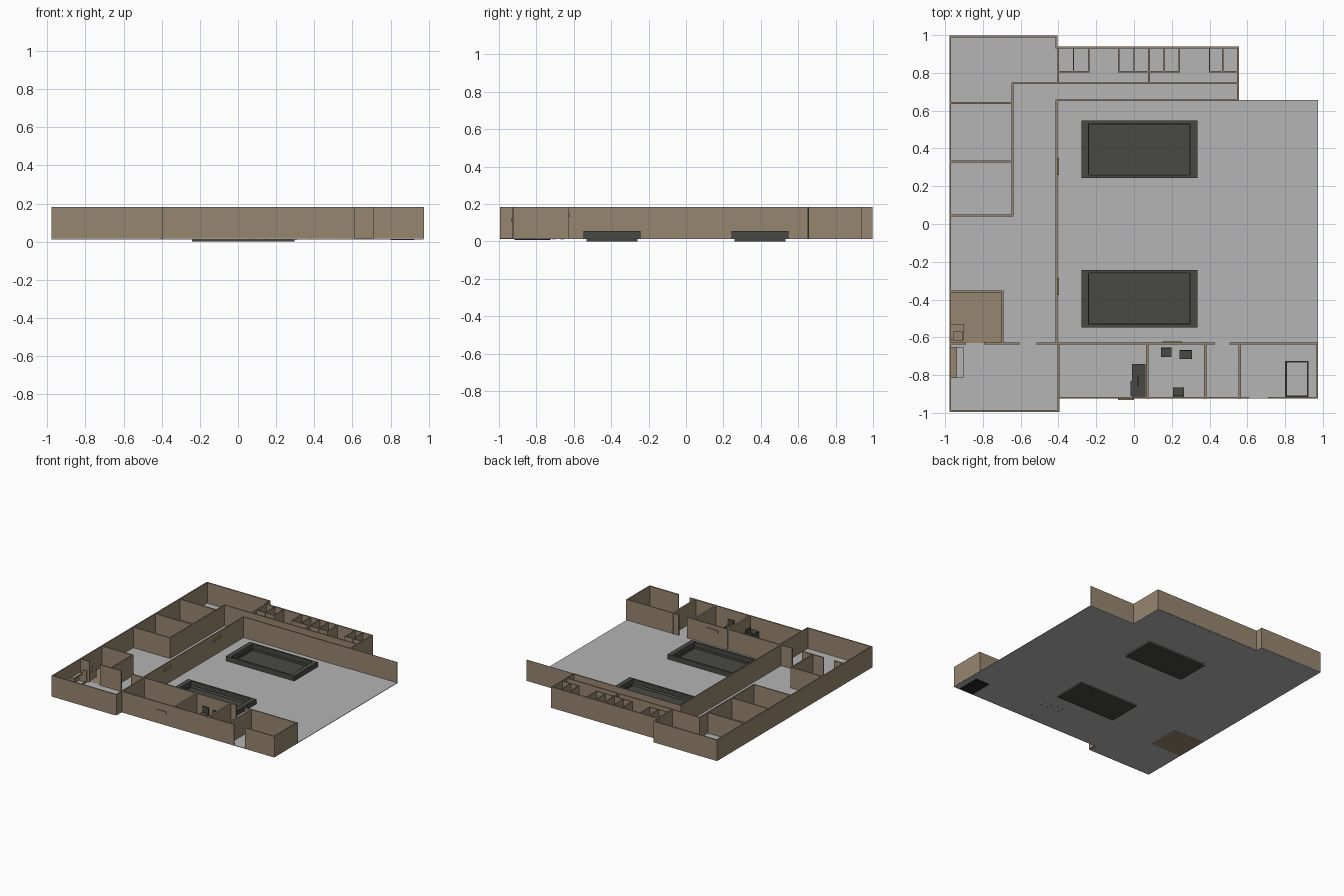
import bpy, bmesh

def material(name, rgb):
    m = bpy.data.materials.new(name)
    m.diffuse_color = (*rgb, 1)
    return m

TAN = material("tan_wall", (0.31, 0.24, 0.163))
GREY = material("grey_floor", (0.46, 0.46, 0.46))
DARK = material("dark_stone", (0.066, 0.067, 0.058))
BLACK = material("black_trim", (0.022, 0.022, 0.022))

Z0, Z1 = 0.015, 0.183     # floor level and wall top
T = 0.01                  # wall thickness

def boxes(name, parts, mat):
    """One object made of axis-aligned boxes (x0, x1, y0, y1, z0, z1)."""
    bm = bmesh.new()
    for x0, x1, y0, y1, z0, z1 in parts:
        vs = bmesh.ops.create_cube(bm, size=1)["verts"]
        for v in vs:
            v.co = (x1 if v.co.x > 0 else x0, y1 if v.co.y > 0 else y0, z1 if v.co.z > 0 else z0)
    me = bpy.data.meshes.new(name)
    bm.to_mesh(me)
    bm.free()
    me.materials.append(mat)
    ob = bpy.data.objects.new(name, me)
    bpy.context.collection.objects.link(ob)
    return ob

def wall_x(y, x0, x1, t=T):
    return (x0 - t / 2, x1 + t / 2, y - t / 2, y + t / 2, Z0, Z1)

def wall_y(x, y0, y1, t=T):
    return (x - t / 2, x + t / 2, y0 - t / 2, y1 + t / 2, Z0, Z1)

# floor: slabs laid around the two pool openings
F = (0.012, 0.016)
PX0, PX1 = -0.24, 0.297
floor = [(-0.978, -0.695, -0.995, -0.63, *F), (-0.978, -0.695, -0.355, 0.998, *F),
         (-0.695, -0.405, -0.995, 0.998, *F), (-0.405, PX0, -0.925, 0.938, *F),
         (PX1, 0.555, -0.925, 0.938, *F), (0.555, 0.973, -0.925, 0.657, *F)]
for y0, y1 in ((-0.925, -0.535), (-0.265, 0.265), (0.535, 0.938)):
    floor.append((PX0, PX1, y0, y1, *F))
boxes("floor", floor, GREY)
boxes("washroom_floor", [(-0.978, -0.695, -0.63, -0.355, *F)], TAN)

# outer walls
boxes("outer_walls", [
    wall_y(-0.973, -0.99, 0.993), wall_x(0.993, -0.973, -0.41), wall_y(-0.41, 0.935, 0.993),
    wall_x(0.935, -0.41, 0.55), wall_y(0.55, 0.655, 0.935), wall_x(-0.99, -0.973, -0.4),
    wall_y(-0.4, -0.99, -0.63), wall_x(-0.92, -0.4, 0.605), wall_x(-0.92, 0.715, 0.97),
    wall_y(0.97, -0.92, -0.63)], TAN)

# walls round the pool hall
boxes("hall_walls", [
    wall_x(0.655, -0.41, 0.55), wall_x(0.655, 0.55, 0.97, 0.003), wall_y(-0.41, -0.63, 0.655),
    wall_x(-0.632, -0.973, -0.895), wall_x(-0.632, -0.79, -0.61),
    wall_x(-0.632, -0.51, 0.425), wall_x(-0.632, 0.51, 0.97)], TAN)

# room partitions
boxes("west_room_walls", [wall_y(-0.643, 0.045, 0.745)]
      + [wall_x(y, -0.973, -0.643) for y in (0.045, 0.33, 0.64)], TAN)
boxes("corridor_wall", [wall_x(0.745, -0.643, 0.55)], TAN)
boxes("washroom_walls", [wall_x(-0.357, -0.973, -0.697), wall_y(-0.697, -0.632, -0.357)], TAN)
boxes("south_room_walls", [wall_y(x, -0.92, -0.632, 0.014) for x in (0.07, 0.377, 0.56)], TAN)

# changing cubicles along the back
cubicles = [wall_y(-0.4, 0.745, 0.935, 0.008), wall_y(0.08, 0.745, 0.935)]
for x in (-0.32, -0.24, -0.08, 0.0, 0.16, 0.24, 0.4, 0.47):
    cubicles.append(wall_y(x, 0.805, 0.935, 0.007))
for x0, x1 in ((-0.4, -0.24), (-0.08, 0.24), (0.4, 0.55)):
    cubicles.append(wall_x(0.806, x0, x1, 0.006))
boxes("cubicles", cubicles, TAN)

# two raised pools with sunken basins
for label, c in (("front", -0.395), ("back", 0.395)):
    y0, y1, i0, i1 = c - 0.152, c + 0.152, c - 0.136, c + 0.136
    boxes(label + "_pool_rim", [
        (-0.278, 0.335, y0, i0, Z0, 0.055), (-0.278, 0.335, i1, y1, Z0, 0.055),
        (-0.278, PX0, i0, i1, Z0, 0.055), (PX1, 0.335, i0, i1, Z0, 0.055)], DARK)
    boxes(label + "_pool_basin", [
        (PX0, PX1, i0, i1, 0.0, 0.004), (PX0, PX1, i0, i0 + 0.003, 0.004, 0.02),
        (PX0, PX1, i1 - 0.003, i1, 0.004, 0.02), (PX0, PX0 + 0.003, i0, i1, 0.004, 0.02),
        (PX1 - 0.003, PX1, i0, i1, 0.004, 0.02)], DARK)

# sunken tray with a thin black rim in the south east room
a, b, c, d, w = 0.80, 0.925, -0.917, -0.725, 0.009
boxes("tray_rim", [(a, b, c, c + w, 0.008, 0.022), (a, b, d - w, d, 0.008, 0.022),
                   (a, a + w, c, d, 0.008, 0.022), (b - w, b, c, d, 0.008, 0.022)], BLACK)
boxes("tray_base", [(a, b, c, d, 0.008, 0.011)], BLACK)

# office desk with a screen
boxes("desk", [(-0.01, 0.062, -0.915, -0.74, 0.07, 0.078), (-0.01, 0.062, -0.915, -0.907, Z0, 0.07),
               (-0.01, 0.062, -0.748, -0.74, Z0, 0.07), (-0.018, 0.012, -0.91, -0.832, Z0, 0.075)], DARK)
boxes("screen", [(0.0, 0.04, -0.855, -0.805, 0.078, 0.084), (0.018, 0.025, -0.86, -0.80, 0.084, 0.125)], DARK)

# chairs: seat, back and four legs
def chair(name, x, y, w, d, side):
    x0, x1, y0, y1 = x - w / 2, x + w / 2, y - d / 2, y + d / 2
    by = y1 - 0.007 if side > 0 else y0
    parts = [(x0, x1, y0, y1, 0.05, 0.058), (x0, x1, by, by + 0.007, 0.058, 0.105)]
    for lx in (x0, x1 - 0.006):
        for ly in (y0, y1 - 0.006):
            parts.append((lx, lx + 0.006, ly, ly + 0.006, 0.01, 0.05))
    boxes(name, parts, DARK)

chair("chair_left", 0.17, -0.678, 0.056, 0.05, 1)
chair("chair_right", 0.274, -0.69, 0.065, 0.048, 1)
chair("chair_front", 0.236, -0.89, 0.058, 0.05, -1)

# counter, bench and washroom fixture on the west side
boxes("counter", [(-0.97, -0.938, -0.815, -0.65, 0.075, 0.083), (-0.97, -0.938, -0.815, -0.807, Z0, 0.075),
                  (-0.97, -0.938, -0.658, -0.65, Z0, 0.075)], TAN)
boxes("counter_screen", [(-0.938, -0.903, -0.812, -0.809, Z0, 0.11), (-0.938, -0.903, -0.653, -0.65, Z0, 0.11),
                         (-0.906, -0.903, -0.812, -0.65, Z0, 0.03)], TAN)
boxes("washroom_table", [(-0.968, -0.9, -0.615, -0.53, 0.075, 0.082), (-0.968, -0.96, -0.615, -0.53, Z0, 0.075),
                         (-0.908, -0.9, -0.615, -0.53, Z0, 0.075), (-0.955, -0.905, -0.62, -0.57, 0.082, 0.12)], TAN)

# blank sign plates on the hall and entrance walls
boxes("sign_plates", [(-0.405, -0.398, y, y + 0.09, 0.13, 0.15) for y in (-0.375, 0.26)]
      + [(0.15, 0.255, -0.627, -0.621, 0.13, 0.15), (-0.085, 0.0, -0.932, -0.925, 0.105, 0.125)], TAN)
